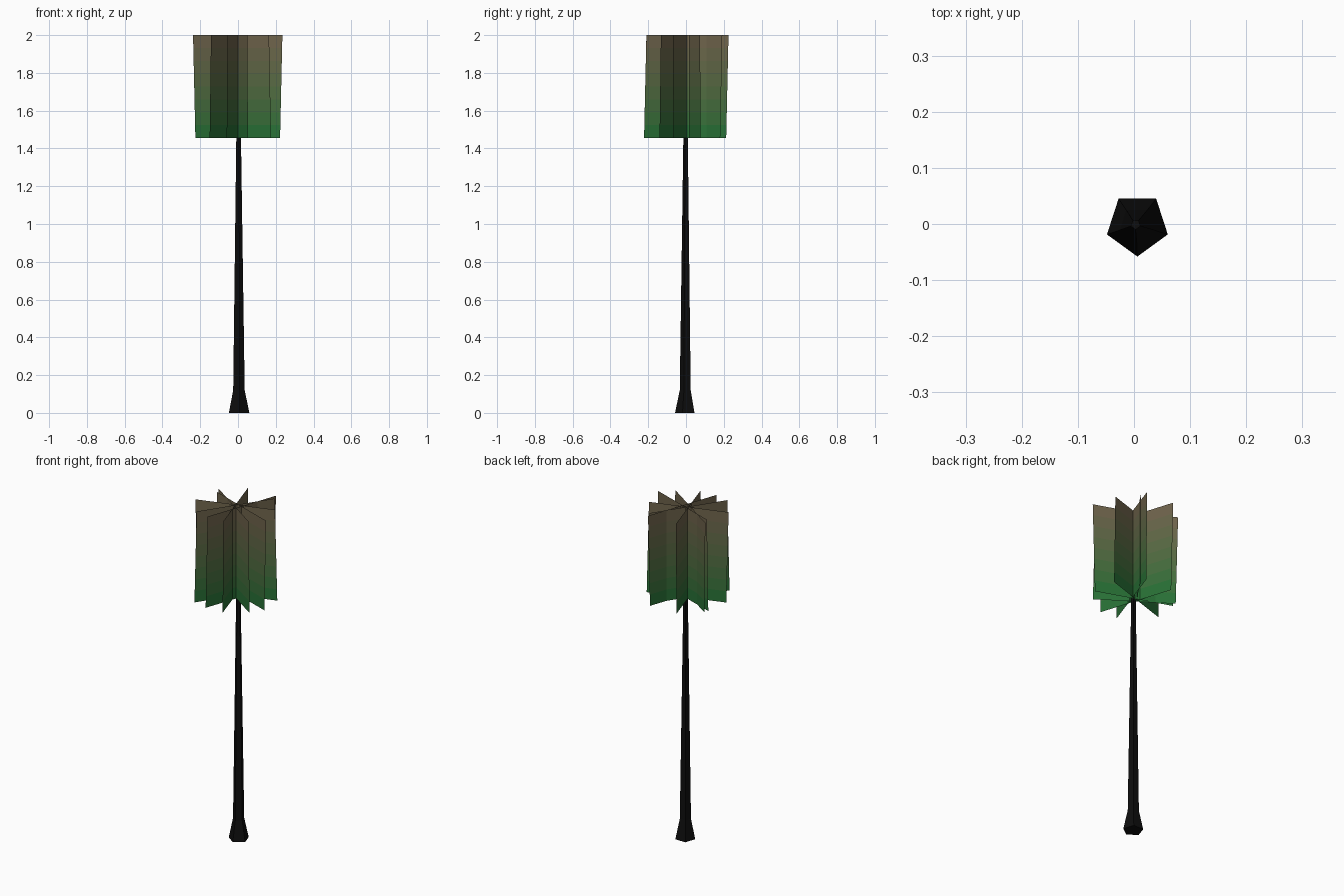
import bpy, bmesh, math
from mathutils import Vector

if "Cube" in bpy.data.objects:
    bpy.data.objects.remove(bpy.data.objects["Cube"])


def material(name, rgb):
    m = bpy.data.materials.new(name)
    m.diffuse_color = (*rgb, 1)
    m.use_nodes = True
    m.node_tree.nodes["Principled BSDF"].inputs["Base Color"].default_value = m.diffuse_color
    return m


def finish(bm, name, mats):
    me = bpy.data.meshes.new(name)
    bm.to_mesh(me)
    bm.free()
    for m in mats:
        me.materials.append(m)
    bpy.context.collection.objects.link(bpy.data.objects.new(name, me))


# Trunk: five-sided, flared foot, slim taper up into the leaves
bm = bmesh.new()
rings = []
for z, r, cx in [(0, 0.057, 0.006), (0.12, 0.032, 0.005), (1.74, 0.009, 0.003)]:
    rings.append([bm.verts.new((cx + r * math.cos(a), r * math.sin(a) - 0.001, z))
                  for a in [math.radians(-90 + 72 * i) for i in range(5)]])
for lo, hi in zip(rings, rings[1:]):
    for i in range(5):
        j = (i + 1) % 5
        bm.faces.new((lo[i], lo[j], hi[j], hi[i]))
bm.faces.new(rings[0][::-1])
bm.faces.new(rings[-1])
finish(bm, "trunk", [material("bark", (0.004, 0.004, 0.004))])

# Leaf colours: green at the bottom fading to brown at the top
BANDS = 8
green, brown = Vector((0.012, 0.17, 0.035)), Vector((0.17, 0.125, 0.075))
leaf_mats = [material(f"leaf_{i}", green.lerp(brown, (i + 0.5) / BANDS))
             for i in range(BANDS)]

# Crossed upright leaf cards: two plan ends, and lean of the top towards the second end
Z0, Z1, LEAN = 1.455, 2.0, 0.013
cards = [((0.053, -0.222), (-0.09, 0.225), 1),
         ((-0.06, -0.222), (0.095, 0.225), 1),
         ((-0.15, -0.20), (0.11, 0.192), 1),
         ((0.207, 0.078), (-0.238, -0.065), 1),
         ((-0.208, 0.085), (0.235, -0.07), 1),
         ((0.175, -0.14), (-0.213, 0.12), 1)]
for n, (p, q, side) in enumerate(cards):
    bm = bmesh.new()
    p, q = Vector((*p, 0)), Vector((*q, 0))
    d = (q - p).normalized() * LEAN * side
    rows = []
    for k in range(BANDS + 1):
        t = k / BANDS
        up = Vector((0, 0, Z0 + (Z1 - Z0) * t))
        rows.append((bm.verts.new(p + d * t + up), bm.verts.new(q - d * (1 - t) + up)))
    for k in range(BANDS):
        (a, b), (c, e) = rows[k], rows[k + 1]
        bm.faces.new((a, b, e, c)).material_index = k
    finish(bm, f"leaf_card_{n + 1}", leaf_mats)
